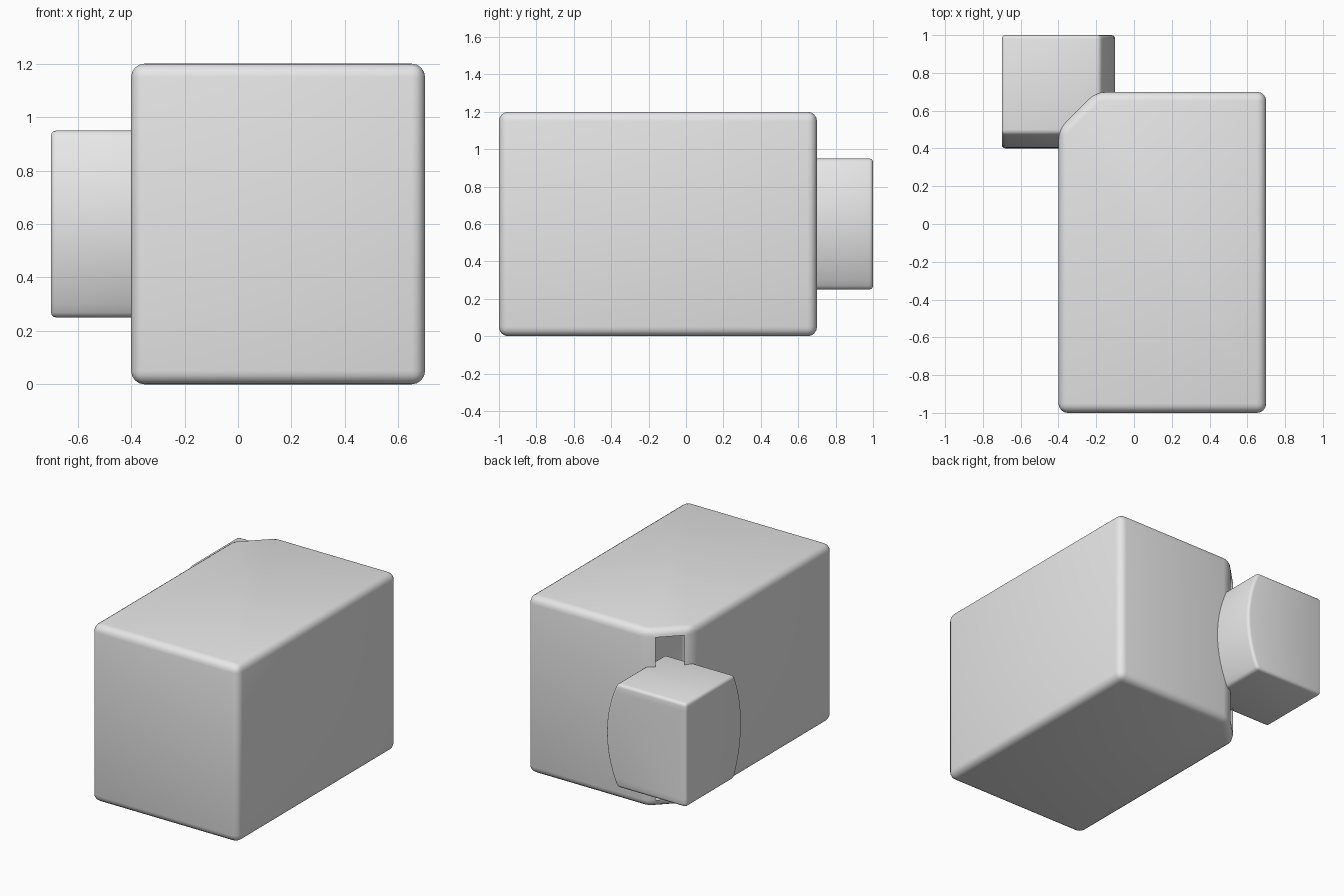
import bpy
import bmesh
import math

if "Cube" in bpy.data.objects:
    bpy.data.objects.remove(bpy.data.objects["Cube"], do_unlink=True)

# Single plain grey
grey = bpy.data.materials.new("plain_grey")
grey.use_nodes = True
grey.diffuse_color = (0.8, 0.8, 0.8, 1)
grey.node_tree.nodes["Principled BSDF"].inputs["Base Color"].default_value = (0.8, 0.8, 0.8, 1)


def stack(name, layers):
    """Closed solid through a stack of (outline, height) layers."""
    bm = bmesh.new()
    rings = [[bm.verts.new((x, y, z)) for x, y in outline] for outline, z in layers]
    for low, high in zip(rings, rings[1:]):
        for i in range(len(low)):
            j = (i + 1) % len(low)
            bm.faces.new((low[i], low[j], high[j], high[i]))
    bm.faces.new(rings[0][::-1])
    bm.faces.new(rings[-1])
    return name, bm


def finish(name, bm):
    mesh = bpy.data.meshes.new(name)
    bm.normal_update()
    bm.to_mesh(mesh)
    bm.free()
    mesh.materials.append(grey)
    obj = bpy.data.objects.new(name, mesh)
    bpy.context.collection.objects.link(obj)
    bpy.ops.object.select_all(action="DESELECT")
    bpy.context.view_layer.objects.active = obj
    obj.select_set(True)
    bpy.ops.object.shade_smooth_by_angle(angle=math.radians(35))
    return obj


# Hollow main body with one cut corner
outline = [(-0.4, -1), (0.7, -1), (0.7, 0.7), (-0.2, 0.7), (-0.4, 0.5)]
name, bm = stack("main_body", [(outline, 0), (outline, 1.2)])
bmesh.ops.bevel(bm, geom=bm.edges[:], offset=0.05, segments=4, profile=0.5, affect="EDGES")

# Open the slanted corner panel
bm.normal_update()
panel = [f for f in bm.faces if f.normal.x < -0.7 and f.normal.y > 0.7 and f.calc_area() > 0.1]
bmesh.ops.delete(bm, geom=panel, context="FACES")
finish(name, bm)

# Corner block with two bulging inner sides
steps = 14
half, bulge = 0.35, 0.08
radius = (half ** 2 + bulge ** 2) / (2 * bulge)
layers = []
for i in range(steps + 1):
    h = half * (2 * i / steps - 1)
    b = math.sqrt(radius ** 2 - h ** 2) - radius
    layers.append(([(-0.7, 0.4 - b), (-0.1 + b, 0.4 - b), (-0.1 + b, 1), (-0.7, 1)], 0.6 + h))
name, bm = stack("corner_block", layers)
bm.normal_update()
sharp = [e for e in bm.edges if e.calc_face_angle() > math.radians(40)]
bmesh.ops.bevel(bm, geom=sharp, offset=0.02, segments=3, profile=0.5, affect="EDGES")
finish(name, bm)
